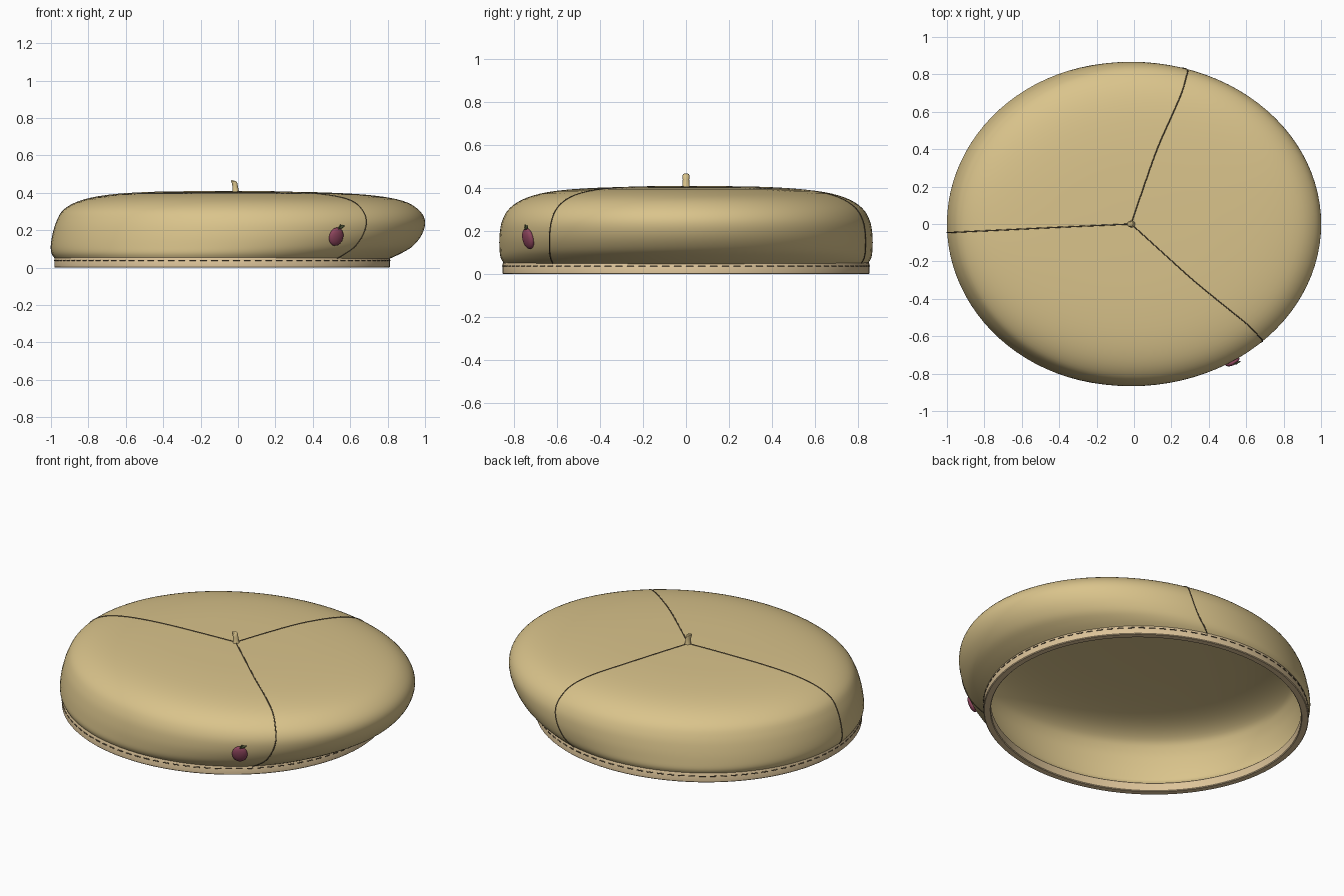
import bpy, bmesh
from math import sin, cos, pi, radians
from mathutils import Vector, Matrix

if "Cube" in bpy.data.objects:
    bpy.data.objects.remove(bpy.data.objects["Cube"])


def mat(name, rgb):
    m = bpy.data.materials.new(name)
    m.diffuse_color = (*rgb, 1)
    m.use_nodes = True
    m.node_tree.nodes["Principled BSDF"].inputs["Base Color"].default_value = m.diffuse_color
    return m


FELT = mat("felt", (0.70, 0.55, 0.26))
TRIM = mat("trim", (0.72, 0.55, 0.32))
DARK = mat("thread", (0.12, 0.09, 0.05))
PLUM = mat("plum", (0.27, 0.06, 0.11))
LEAF = mat("leaf", (0.10, 0.12, 0.05))


def make(name, bm, m):
    me = bpy.data.meshes.new(name)
    bm.to_mesh(me)
    bm.free()
    ob = bpy.data.objects.new(name, me)
    bpy.context.collection.objects.link(ob)
    me.materials.append(m)
    bpy.context.view_layer.objects.active = ob
    ob.select_set(True)
    bpy.ops.object.shade_smooth_by_angle(angle=radians(40))
    ob.select_set(False)
    return ob


def tube(name, paths, r, m):
    cu = bpy.data.curves.new(name, 'CURVE')
    cu.dimensions = '3D'
    cu.bevel_depth = r
    cu.bevel_resolution = 1
    cu.use_fill_caps = True
    for pts in paths:
        s = cu.splines.new('POLY')
        s.points.add(len(pts) - 1)
        for p, co in zip(s.points, pts):
            p.co = (*co, 1)
    cu.materials.append(m)
    ob = bpy.data.objects.new(name, cu)
    bpy.context.collection.objects.link(ob)
    return ob


# Crown levels: left x, right x, half depth, height
LEVELS = [(-0.975, 0.805, 0.842, 0.045), (-0.995, 0.87, 0.86, 0.075),
          (-1.0, 0.935, 0.866, 0.115), (-0.99, 0.985, 0.866, 0.18),
          (-0.968, 1.0, 0.853, 0.25), (-0.93, 0.965, 0.815, 0.31),
          (-0.84, 0.88, 0.735, 0.357), (-0.70, 0.72, 0.61, 0.386),
          (-0.50, 0.48, 0.42, 0.401), (-0.25, 0.22, 0.20, 0.406),
          (-0.03, 0.0, 0.013, 0.407)]


def smooth_levels(steps=4):
    out = []
    n = len(LEVELS)
    for i in range(n - 1):
        p = [Vector(LEVELS[min(max(i + k, 0), n - 1)]) for k in (-1, 0, 1, 2)]
        for j in range(steps):
            t = j / steps
            out.append(0.5 * (2 * p[1] + (p[2] - p[0]) * t
                              + (2 * p[0] - 5 * p[1] + 4 * p[2] - p[3]) * t * t
                              + (3 * p[1] - p[0] - 3 * p[2] + p[3]) * t ** 3))
    return out + [Vector(LEVELS[-1])]


def on_level(lv, a):
    l, r, b, z = lv
    return Vector(((l + r) / 2 + (r - l) / 2 * cos(a), b * sin(a), z))


def loft(bm, rings, closed=False):
    n = len(rings[0])
    pairs = list(zip(rings, rings[1:]))
    if closed:
        pairs.append((rings[-1], rings[0]))
    for lo, hi in pairs:
        for i in range(n):
            j = (i + 1) % n
            bm.faces.new((lo[i], lo[j], hi[j], hi[i]))


# Crown, a hollow puffed shell
N = 96
levels = smooth_levels()
bm = bmesh.new()
rings = [[bm.verts.new(on_level(lv, 2 * pi * i / N)) for i in range(N)] for lv in levels]
loft(bm, rings)
bm.faces.new(rings[-1])
crown = make("crown", bm, FELT)
sol = crown.modifiers.new("thickness", 'SOLIDIFY')
sol.thickness = 0.02
sol.offset = -1

# Head band
CX, RX, RY = -0.085, 0.897, 0.852
bm = bmesh.new()
section = [(-0.004, 0), (0, 0.004), (0, 0.049), (-0.004, 0.055),
           (-0.034, 0.055), (-0.04, 0.049), (-0.04, 0.004), (-0.036, 0)]
loft(bm, [[bm.verts.new((CX + (RX + d) * cos(2 * pi * i / N), (RY + d) * sin(2 * pi * i / N), z))
           for i in range(N)] for d, z in section], closed=True)
make("head_band", bm, TRIM)

# Dashed stitching round the band
dashes = []
for k in range(96):
    a0 = 2 * pi * k / 96
    dashes.append([(CX + RX * cos(a), RY * sin(a), 0.038)
                   for a in (a0, a0 + 0.02, a0 + 0.04)])
tube("band_stitching", dashes, 0.003, DARK)

# Three panel seams running from the crown centre to the band
tube("panel_seams", [[on_level(lv, radians(d)) for lv in levels]
                     for d in (-47, 74, 183)], 0.003, DARK)

# Stalk on top
bm = bmesh.new()
stalk = [(-0.010, 0.395, 0.022), (-0.012, 0.412, 0.017), (-0.016, 0.44, 0.015),
         (-0.021, 0.460, 0.016), (-0.022, 0.465, 0.012)]
rings = [[bm.verts.new((x + r * cos(2 * pi * i / 16), r * sin(2 * pi * i / 16),
                        z - 0.3 * -r * cos(2 * pi * i / 16) * -0.8)) for i in range(16)]
         for x, z, r in stalk]
loft(bm, rings)
bm.faces.new(rings[-1])
bm.faces.new(rings[0][::-1])
make("stalk", bm, FELT)

# Fruit badge, placed in the plane of the crown's side
normal = Vector((0.47, -0.85, -0.24)).normalized()
side = Vector((0, 0, 1)).cross(normal).normalized()
up = normal.cross(side)
basis = Matrix((side, up, normal)).transposed().to_4x4()
basis = Matrix.Translation((0.525, -0.733, 0.165)) @ basis @ Matrix.Rotation(radians(-5), 4, 'Z')

bm = bmesh.new()
bmesh.ops.create_uvsphere(bm, u_segments=32, v_segments=16, radius=1,
                          matrix=basis @ Matrix.Diagonal((0.042, 0.05, 0.02, 1)))
make("fruit_badge", bm, PLUM)
tube("fruit_stem", [[basis @ Vector(p) for p in ((0, 0.04, 0.006), (0.003, 0.055, 0.008), (0.01, 0.068, 0.008))]],
     0.004, LEAF)
bm = bmesh.new()
bmesh.ops.create_uvsphere(bm, u_segments=16, v_segments=8, radius=1,
                          matrix=basis @ Matrix.Translation((0.018, 0.058, 0.008))
                          @ Matrix.Rotation(radians(35), 4, 'Z')
                          @ Matrix.Diagonal((0.018, 0.008, 0.004, 1)))
make("fruit_leaf", bm, LEAF)
